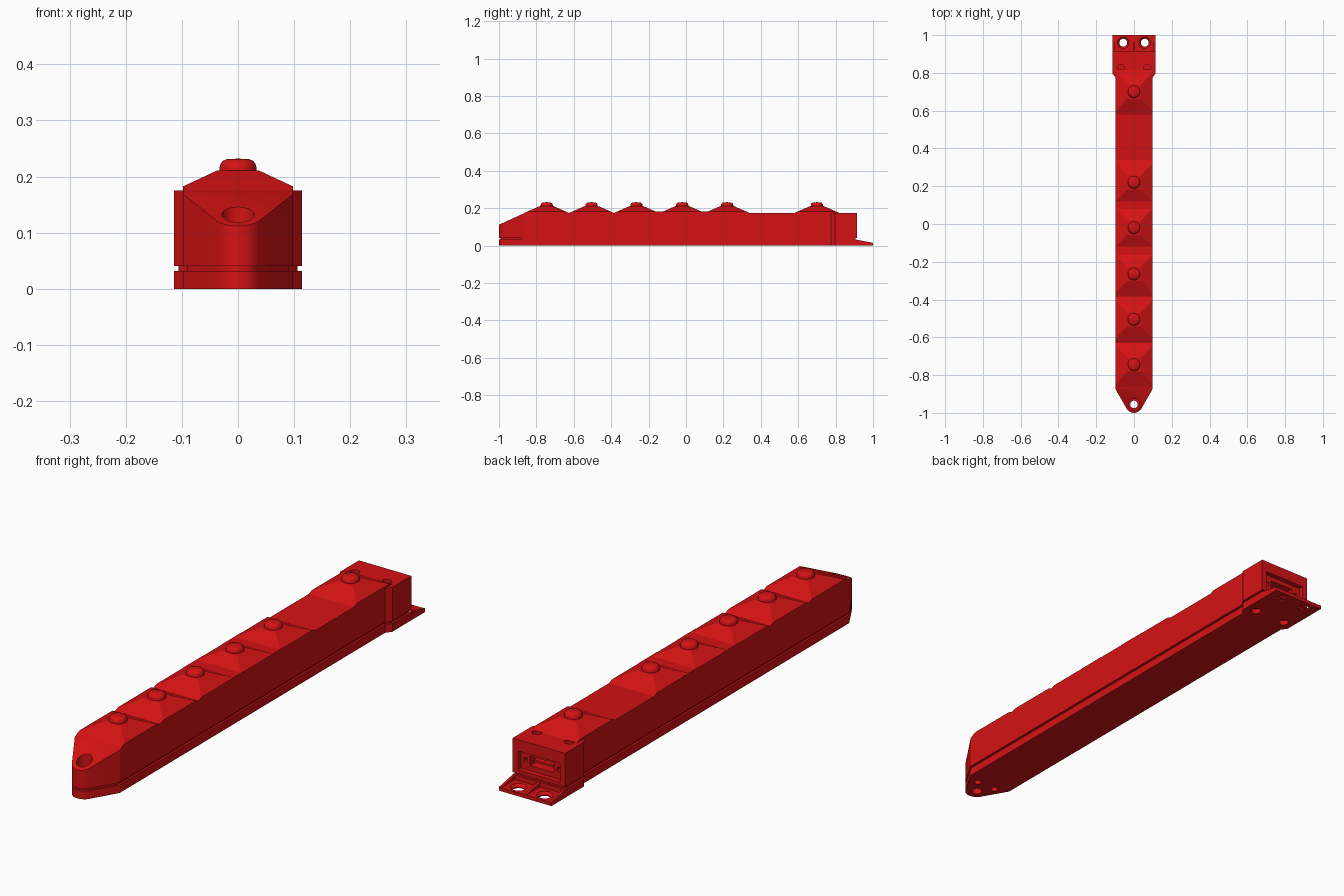
import bpy, bmesh
from math import sin, cos, pi, radians
from mathutils import Vector

cube = bpy.data.objects.get("Cube")
if cube:
    bpy.data.objects.remove(cube, do_unlink=True)

red = bpy.data.materials.new("signal red")
red.use_nodes = True
COLOUR = (0.66, 0.006, 0.007, 1)
red.diffuse_color = COLOUR
red.node_tree.nodes["Principled BSDF"].inputs["Base Color"].default_value = COLOUR

HALF, WIDE, END = 0.098, 0.114, 0.915
DECK, PEAK = 0.175, 0.211
BUTTONS = [-0.745, -0.505, -0.265, -0.02, 0.22, 0.70]


def finish(bm, name):
    bmesh.ops.recalc_face_normals(bm, faces=bm.faces)
    mesh = bpy.data.meshes.new(name)
    bm.to_mesh(mesh)
    bm.free()
    obj = bpy.data.objects.new(name, mesh)
    bpy.context.collection.objects.link(obj)
    mesh.materials.append(red)
    return obj


def activate(obj):
    bpy.ops.object.select_all(action='DESELECT')
    obj.select_set(True)
    bpy.context.view_layer.objects.active = obj


def smooth(obj):
    activate(obj)
    bpy.ops.object.shade_smooth_by_angle(angle=radians(30))


def clip(bm, point, normal):
    """Remove everything on the normal side of a plane and cap the cut."""
    geom = bm.verts[:] + bm.edges[:] + bm.faces[:]
    cut = bmesh.ops.bisect_plane(bm, geom=geom, plane_co=point, plane_no=normal, clear_outer=True)
    edges = [e for e in cut["geom_cut"] if isinstance(e, bmesh.types.BMEdge)]
    if edges:
        bmesh.ops.holes_fill(bm, edges=edges)


def prism(outline, z0, z1):
    bm = bmesh.new()
    face = bm.faces.new([bm.verts.new((x, y, z0)) for x, y in outline])
    top = bmesh.ops.extrude_face_region(bm, geom=[face])["geom"]
    verts = [v for v in top if isinstance(v, bmesh.types.BMVert)]
    bmesh.ops.translate(bm, vec=(0, 0, z1 - z0), verts=verts)
    return bm


def box(name, x, y, z):
    rect = [(x[0], y[0]), (x[1], y[0]), (x[1], y[1]), (x[0], y[1])]
    return finish(prism(rect, *z), name)


def lathe(name, profile, x, y, steps=32):
    """Turn an (r, z) profile that starts and ends on the axis."""
    bm = bmesh.new()
    verts = [bm.verts.new((r, 0, z)) for r, z in profile]
    edges = [bm.edges.new(pair) for pair in zip(verts, verts[1:])]
    bmesh.ops.spin(bm, geom=verts + edges, cent=(0, 0, 0), axis=(0, 0, 1),
                   angle=2 * pi, steps=steps)
    bmesh.ops.remove_doubles(bm, verts=bm.verts, dist=1e-5)
    bmesh.ops.translate(bm, vec=(x, y, 0), verts=bm.verts)
    return finish(bm, name)


def drill(x, y, z0, z1, r):
    return lathe("cutter", [(0, z0), (r, z0), (r, z1), (0, z1)], x, y)


def carve(target, cutters):
    for cutter in cutters:
        mod = target.modifiers.new("cut", 'BOOLEAN')
        mod.operation, mod.solver, mod.object = 'DIFFERENCE', 'EXACT', cutter
        activate(target)
        bpy.ops.object.modifier_apply(modifier=mod.name)
        bpy.data.objects.remove(cutter, do_unlink=True)


def outline(inset=0.0):
    """Plan of the case: round nose, straight sides, wider tail block."""
    r = 0.045 - inset
    nose = [(r * sin(a), -0.955 - r * cos(a)) for a in [radians(55) * i / 6 for i in range(7)]]
    side = nose + [(HALF - inset, -0.875), (HALF - inset, 0.775),
                   (WIDE - inset, 0.797), (WIDE - inset, END - inset)]
    return side + [(-x, y) for x, y in reversed(side[1:])]


# Main case with sloping nose
bm = prism(outline(), 0.041, DECK)
clip(bm, Vector((0, -0.862, DECK)), Vector((0, -0.46, 1)))
case = finish(bm, "case")
cutters = [drill(0, -0.955, 0, 0.3, 0.02), drill(0, -0.955, 0.095, 0.3, 0.029)]
for s in (-1, 1):
    cutters.append(drill(s * 0.07, 0.825, 0.15, 0.2, 0.019))
cutters += [box("cutter", (-0.092, 0.092), (0.895, 0.95), (0.055, 0.13)),
            box("cutter", (-0.052, 0.052), (0.84, 0.9), (0.075, 0.112))]
for s in (-1, 1):
    x = s * 0.072
    cutters.append(box("cutter", (x - 0.008, x + 0.008), (0.87, 0.9), (0.085, 0.101)))
carve(case, cutters)
smooth(case)

# Connector tongue inside the rear port
box("port_tongue", (-0.042, 0.042), (0.835, 0.888), (0.09, 0.098))

# Recessed seam between case and base
seam = finish(prism(outline(0.008), 0.03, 0.043), "seam")
carve(seam, [drill(0, -0.955, 0, 0.3, 0.02)])
smooth(seam)

# Base with nose hole and screw recesses underneath
base = finish(prism(outline(), 0, 0.032), "base")
cutters = [drill(0, -0.955, -0.1, 0.1, 0.02)]
for s in (-1, 1):
    cutters += [drill(s * 0.042, -0.9, -0.1, 0.02, 0.014),
                drill(s * 0.07, 0.825, -0.1, 0.02, 0.019)]
carve(base, cutters)
smooth(base)

# Rear mounting flange with countersunk holes
flange = box("mounting_flange", (-WIDE, WIDE), (END - 0.01, 1.0), (0, 0.014))
cutters = []
for s in (-1, 1):
    cutters.append(lathe("cutter", [(0, -0.1), (0.021, -0.1), (0.021, 0.004),
                                    (0.036, 0.02), (0, 0.02)], s * 0.057, 0.96))
carve(flange, cutters)
smooth(flange)

# Sloping ribs on the flange
for name, x in (("right", -WIDE + 0.005), ("middle", 0), ("left", WIDE - 0.005)):
    bm = prism([(x - 0.005, END - 0.005), (x + 0.005, END - 0.005),
                (x + 0.005, 1.0), (x - 0.005, 1.0)], 0, 0.04)
    clip(bm, Vector((0, END, 0.031)), Vector((0, 0.19, 1)))
    finish(bm, name + "_flange_rib")

# Hipped mounds under the buttons, trimmed to the case sides
for i, y in enumerate(BUTTONS, 1):
    bm = bmesh.new()
    bmesh.ops.create_cube(bm, size=2)
    for v in bm.verts:
        sx, sy, top = v.co.x, v.co.y, v.co.z > 0
        v.co = (sx * (0.037 if top else WIDE), y + sy * (0.037 if top else 0.119),
                PEAK if top else DECK)
    for s in (-1, 1):
        clip(bm, Vector((s * HALF, 0, 0)), Vector((s, 0, 0)))
    bmesh.ops.extrude_face_region  # mounds sit directly on the deck
    finish(bm, f"button_mound_{i}")

    # Rounded push button
    cap = [(0, 0.2), (0.033, 0.2), (0.033, 0.216), (0.031, 0.223), (0.027, 0.228),
           (0.02, 0.231), (0, 0.232)]
    smooth(lathe(f"button_{i}", cap, 0, y))

# Raised saddles between the three middle mounds
for name, y in (("front", -0.1425), ("rear", 0.1)):
    box(name + "_saddle", (-HALF, HALF), (y - 0.06, y + 0.06), (DECK - 0.005, 0.1835))
